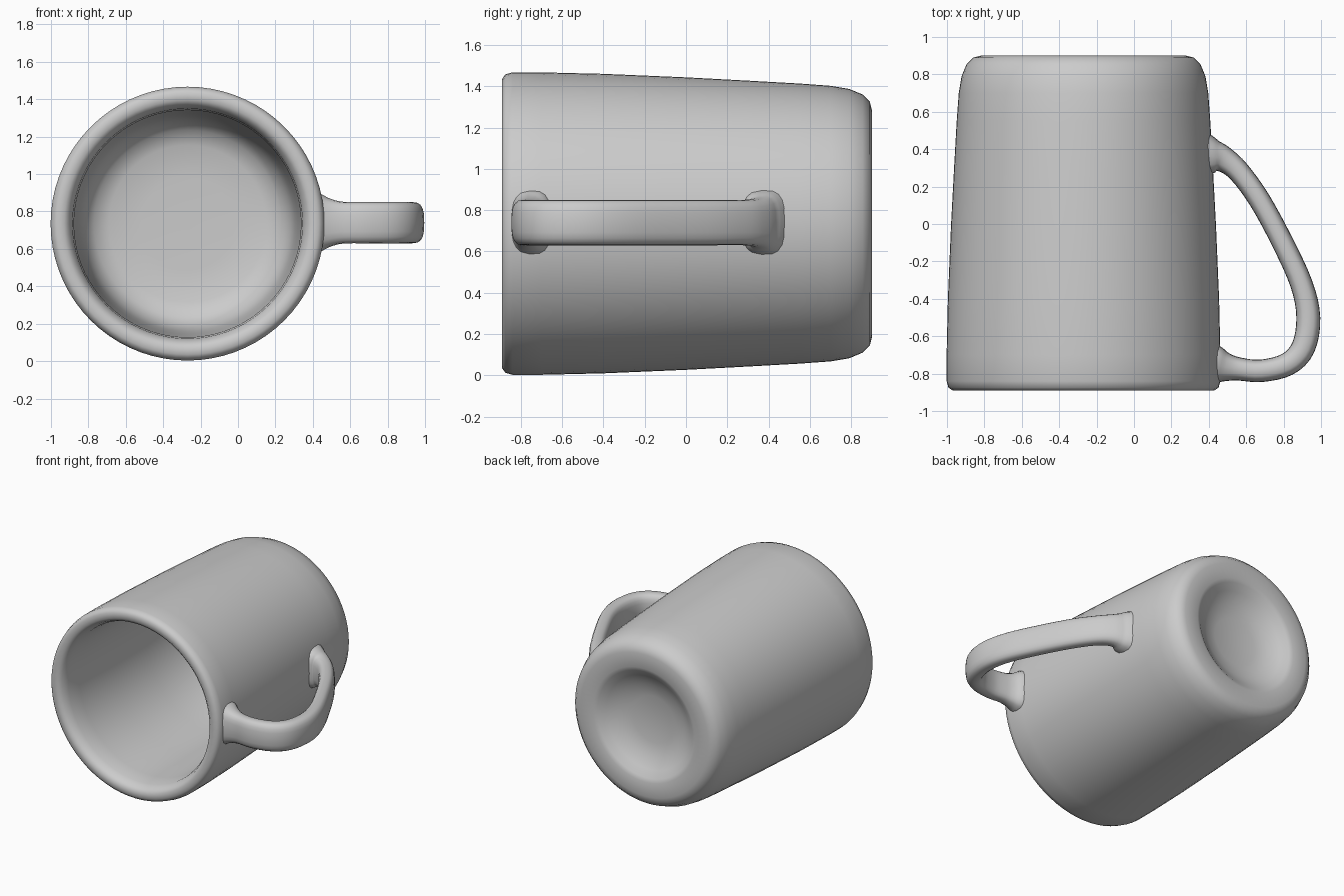
import bpy, bmesh
from math import cos, sin, pi, copysign
from mathutils import Vector

if "Cube" in bpy.data.objects:
    bpy.data.objects.remove(bpy.data.objects["Cube"])

CX, CZ = -0.27, 0.735   # mug axis runs along y, opening faces -y


def skin(name, rings, close_ends=True, angle=50):
    """Bridge equal-length rings of points into a smooth shaded mesh."""
    bm = bmesh.new()
    loops = [[bm.verts.new(p) for p in ring] for ring in rings]
    n = len(loops[0])
    for a, b in zip(loops, loops[1:]):
        for i in range(n):
            j = (i + 1) % n
            bm.faces.new((a[i], a[j], b[j], b[i]))
    if close_ends:
        bm.faces.new(loops[0][::-1])
        bm.faces.new(loops[-1])
    bmesh.ops.recalc_face_normals(bm, faces=bm.faces)
    me = bpy.data.meshes.new(name)
    bm.to_mesh(me)
    bm.free()
    ob = bpy.data.objects.new(name, me)
    bpy.context.collection.objects.link(ob)
    bpy.context.view_layer.objects.active = ob
    ob.select_set(True)
    bpy.ops.object.shade_smooth_by_angle(angle=angle * pi / 180)
    ob.select_set(False)
    return ob


# Cup body: (radius, y) from inner floor, over the rim, to the dished base
profile = [
    (0.02, 0.68), (0.25, 0.68), (0.42, 0.67), (0.50, 0.64), (0.55, 0.57), (0.575, 0.45),
    (0.59, 0.1), (0.60, -0.3), (0.607, -0.7), (0.615, -0.82), (0.635, -0.87), (0.66, -0.89),
    (0.70, -0.89), (0.722, -0.875), (0.732, -0.84), (0.732, -0.7), (0.725, -0.4), (0.708, 0.0),
    (0.692, 0.3), (0.678, 0.55), (0.667, 0.70), (0.652, 0.79), (0.625, 0.855), (0.59, 0.89),
    (0.55, 0.90), (0.44, 0.90), (0.41, 0.888), (0.36, 0.85), (0.28, 0.805), (0.18, 0.78),
    (0.02, 0.775)]
SEG = 72
skin("cup_body", [[(CX + r * cos(2 * pi * i / SEG), y, CZ + r * sin(2 * pi * i / SEG))
                   for i in range(SEG)] for r, y in profile])

# Handle: (x, y, half thickness, half width) along its centre line, flared at both ends
path = [
    (0.37, 0.37, 0.125, 0.165), (0.425, 0.36, 0.095, 0.145), (0.48, 0.345, 0.07, 0.12),
    (0.56, 0.28, 0.06, 0.11), (0.67, 0.13, 0.058, 0.11), (0.79, -0.09, 0.058, 0.11),
    (0.895, -0.32, 0.06, 0.11), (0.932, -0.50, 0.064, 0.11), (0.905, -0.66, 0.064, 0.11),
    (0.82, -0.75, 0.062, 0.11), (0.68, -0.785, 0.06, 0.11), (0.56, -0.775, 0.062, 0.112),
    (0.49, -0.765, 0.078, 0.13), (0.44, -0.755, 0.105, 0.155), (0.39, -0.75, 0.12, 0.165)]


def catmull(a, b, c, d, t):
    return 0.5 * (2 * b + (c - a) * t + (2 * a - 5 * b + 4 * c - d) * t * t
                  + (3 * b - a - 3 * c + d) * t ** 3)


pts = [Vector(p) for p in path]
fine = []
for k in range(len(pts) - 1):
    quad = [pts[max(0, min(len(pts) - 1, k + o))] for o in (-1, 0, 1, 2)]
    fine += [catmull(*quad, s / 4) for s in range(4)]
fine.append(pts[-1])

rings = []
for k, p in enumerate(fine):
    d = fine[min(k + 1, len(fine) - 1)] - fine[max(k - 1, 0)]
    nrm = Vector((-d[1], d[0])).normalized()
    ring = []
    for i in range(20):   # rounded rectangular cross-section
        c, s = cos(2 * pi * i / 20), sin(2 * pi * i / 20)
        u = copysign(abs(c) ** 0.7, c) * p[2]
        w = copysign(abs(s) ** 0.7, s) * p[3]
        ring.append((p[0] + nrm.x * u, p[1] + nrm.y * u, CZ + 0.005 + w))
    rings.append(ring)
skin("handle", rings)
